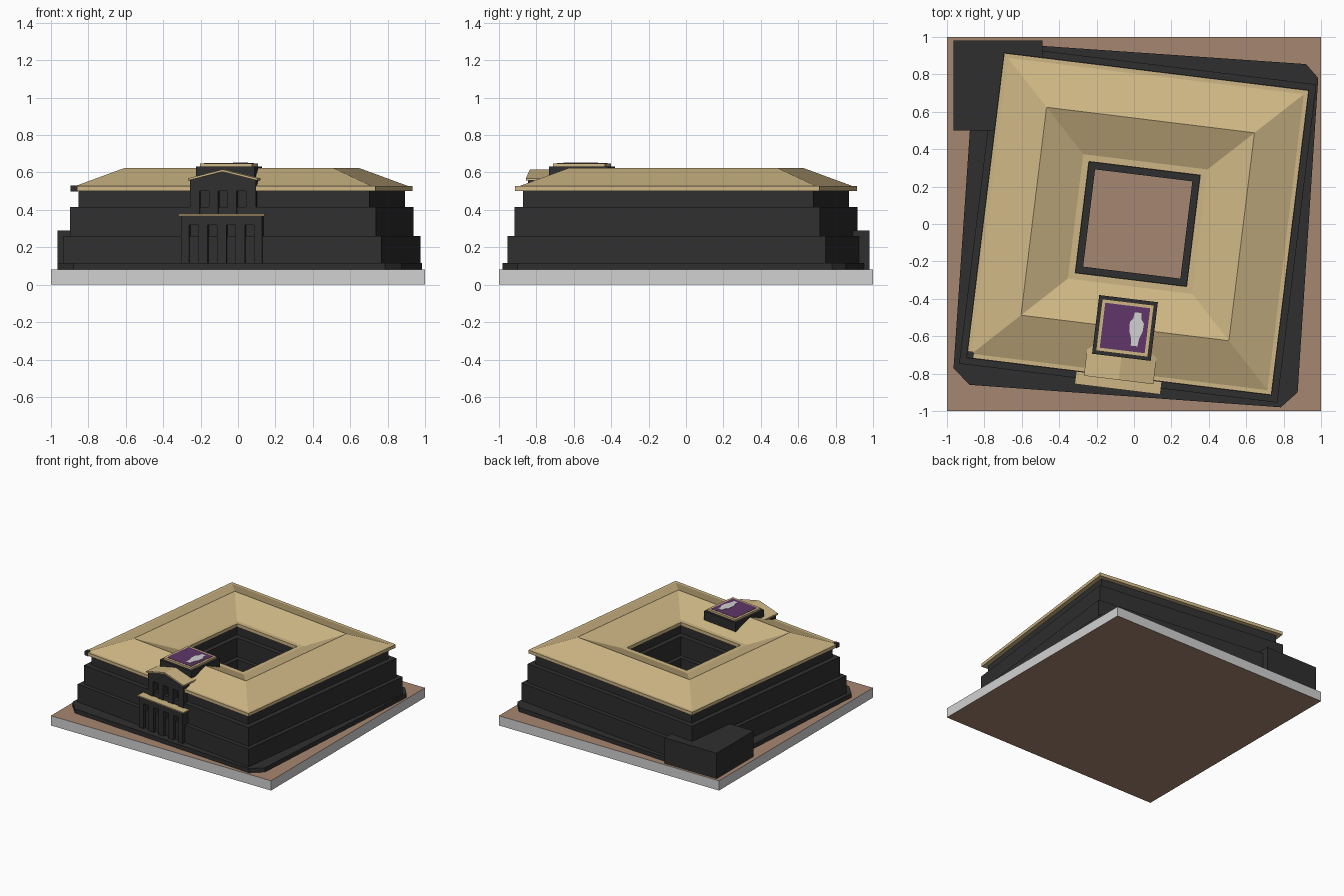
import bpy, bmesh, math
from mathutils import Matrix, Vector

if "Cube" in bpy.data.objects:
    bpy.data.objects.remove(bpy.data.objects["Cube"])

# The building is turned slightly on its square base
TURN = Matrix.Translation((0.02, 0, 0)) @ Matrix.Rotation(math.radians(-7), 4, 'Z')
FIXED = Matrix.Identity(4)


def material(name, rgb):
    m = bpy.data.materials.new(name)
    m.diffuse_color = (*rgb, 1)
    m.use_nodes = True
    m.node_tree.nodes["Principled BSDF"].inputs["Base Color"].default_value = m.diffuse_color
    return m


dark = material("dark stone", (0.028, 0.028, 0.028))
tan = material("tan roof", (0.62, 0.47, 0.235))
brown = material("brown ground", (0.38, 0.24, 0.16))
grey = material("light grey", (0.64, 0.64, 0.64))
purple = material("purple", (0.115, 0.037, 0.14))


def finish(name, bm, mat, matrix):
    bmesh.ops.transform(bm, matrix=matrix, verts=bm.verts)
    bmesh.ops.recalc_face_normals(bm, faces=bm.faces)
    me = bpy.data.meshes.new(name)
    bm.to_mesh(me)
    bm.free()
    me.materials.append(mat)
    ob = bpy.data.objects.new(name, me)
    bpy.context.collection.objects.link(ob)
    return ob


def box(name, x0, x1, y0, y1, z0, z1, mat, matrix=TURN):
    bm = bmesh.new()
    bmesh.ops.create_cube(bm, size=1)
    for v in bm.verts:
        v.co = Vector(((x0 + x1) / 2 + v.co.x * (x1 - x0),
                       (y0 + y1) / 2 + v.co.y * (y1 - y0),
                       (z0 + z1) / 2 + v.co.z * (z1 - z0)))
    return finish(name, bm, mat, matrix)


def loft_loop(name, rings, mat, matrix=TURN):
    """Join rings of points into a closed, holed solid."""
    bm = bmesh.new()
    vs = [[bm.verts.new(p) for p in ring] for ring in rings]
    for a, b in zip(vs, vs[1:] + vs[:1]):
        n = len(a)
        for i in range(n):
            j = (i + 1) % n
            bm.faces.new((a[i], a[j], b[j], b[i]))
    return finish(name, bm, mat, matrix)


def square_ring(name, profile, mat):
    """Profile of (half width, height) swept round a square."""
    return loft_loop(name, [[(-h, -h, z), (h, -h, z), (h, h, z), (-h, h, z)]
                            for h, z in profile], mat)


def prism(name, outline, y0, y1, mat):
    """Front outline (x, z) extruded in depth."""
    bm = bmesh.new()
    f = bm.faces.new([bm.verts.new((x, y0, z)) for x, z in outline])
    ext = bmesh.ops.extrude_face_region(bm, geom=[f])["geom"]
    bmesh.ops.translate(bm, vec=(0, y1 - y0, 0),
                        verts=[v for v in ext if isinstance(v, bmesh.types.BMVert)])
    return finish(name, bm, mat, TURN)


# Base slab: grey sides, brown top and bottom
base = box("base_slab", -1, 1, -1, 1, 0, 0.08, grey, FIXED)
base.data.materials.append(brown)
for p in base.data.polygons:
    p.material_index = 1 if abs(p.normal.z) > 0.5 else 0

# Plinth with cut corners, open in the middle
plan = [(-0.965, -0.77), (-0.88, -0.86), (0.785, -0.98), (0.875, -0.90),
        (0.985, 0.78), (0.92, 0.855), (-0.75, 0.97), (-0.85, 0.90)]
loft_loop("plinth", [[(x * s, y * s, z) for x, y in plan]
                     for s, z in ((1, 0.08), (1, 0.115), (0.6, 0.115), (0.6, 0.08))],
          dark, FIXED)

# Corner annex at the back left
box("corner_annex", -0.965, -0.49, 0.5, 0.98, 0.08, 0.29, dark, FIXED)

# Stepped walls, outside and courtyard
square_ring("stepped_walls", [
    (0.857, 0.08), (0.857, 0.26), (0.823, 0.26), (0.823, 0.415), (0.783, 0.415), (0.783, 0.51),
    (0.337, 0.51), (0.337, 0.415), (0.297, 0.415), (0.297, 0.26), (0.262, 0.26), (0.262, 0.08)], dark)

# Hipped roof ring with flat eaves
square_ring("hipped_roof", [
    (0.75, 0.502), (0.82, 0.502), (0.82, 0.528), (0.797, 0.528), (0.56, 0.625),
    (0.335, 0.53), (0.30, 0.53), (0.30, 0.502), (0.37, 0.502)], tan)
box("eave_corner_block", -0.822, -0.785, -0.822, -0.785, 0.498, 0.531, dark)


# Entrance storeys: piers carrying a lintel
def arcade(name, half, bays, y0, y1, z0, z_open, z1):
    edges = [-half] + [e for c in bays for e in (c - 0.025, c + 0.025)] + [half]
    for i in range(0, len(edges), 2):
        box(f"{name}_pier_{i // 2 + 1}", edges[i], edges[i + 1], y0, y1, z0, z_open, dark)
    box(f"{name}_lintel", -half, half, y0, y1, z_open, z1, dark)


arcade("lower_entrance", 0.218, (-0.15, -0.05, 0.05, 0.15), -0.882, -0.80, 0.08, 0.32, 0.367)
box("entrance_ledge", -0.231, 0.231, -0.89, -0.80, 0.367, 0.377, tan)
arcade("upper_entrance", 0.178, (-0.1, 0, 0.1), -0.83, -0.76, 0.377, 0.50, 0.55)

# Gable above the entrance
prism("gable_wall", [(-0.178, 0.55), (0.178, 0.55), (0.178, 0.56), (0, 0.607), (-0.178, 0.56)],
      -0.83, -0.58, dark)
prism("gable_roof", [(-0.187, 0.557), (0, 0.604), (0.187, 0.557),
                     (0.187, 0.569), (0, 0.616), (-0.187, 0.569)], -0.84, -0.58, tan)

# Roof block with a framed panel
CY = -0.56
box("roof_block", -0.158, 0.158, CY - 0.158, CY + 0.158, 0.535, 0.632, dark)
box("panel_frame", -0.14, 0.14, CY - 0.14, CY + 0.14, 0.632, 0.648, tan)
box("panel_face", -0.121, 0.121, CY - 0.121, CY + 0.121, 0.645, 0.650, purple)

# Pale upright figure shape on the panel
half = [(0.018, 0.09), (0.022, 0.055), (0.038, 0.035), (0.036, -0.01), (0.022, -0.05), (0.018, -0.09)]
shape = half + [(-x, y) for x, y in reversed(half)]
bm = bmesh.new()
low = [bm.verts.new((x + 0.06, y + CY, 0.650)) for x, y in shape]
top = [bm.verts.new((x + 0.06, y + CY, 0.653)) for x, y in shape]
bm.faces.new(low)
bm.faces.new(top)
for i in range(len(shape)):
    j = (i + 1) % len(shape)
    bm.faces.new((low[i], low[j], top[j], top[i]))
finish("panel_figure", bm, grey, TURN)
